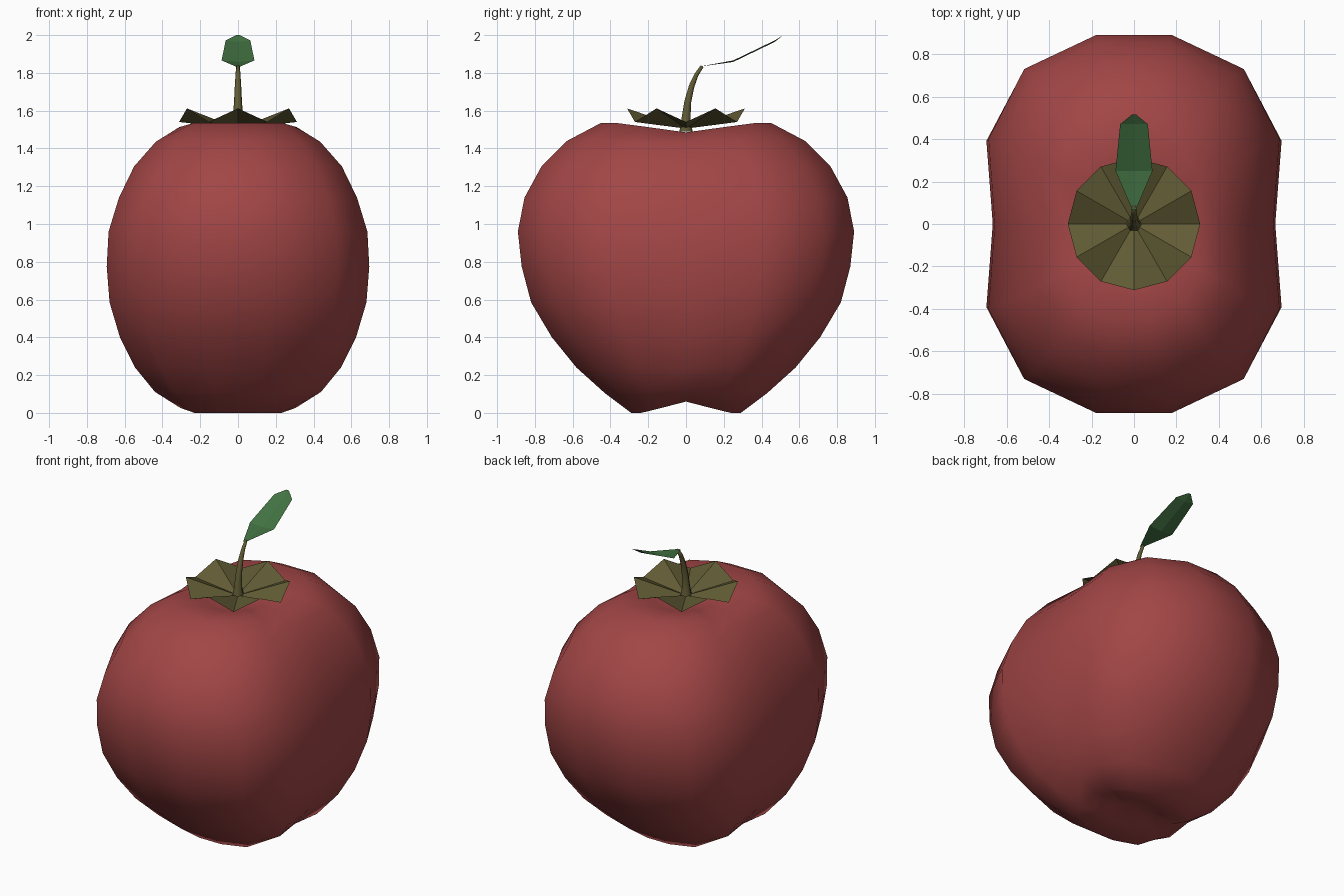
import bpy
import math
from mathutils import Vector

if "Cube" in bpy.data.objects:
    bpy.data.objects.remove(bpy.data.objects["Cube"])


def make_part(name, verts, faces, color, smooth):
    mesh = bpy.data.meshes.new(name)
    mesh.from_pydata(verts, [], faces)
    obj = bpy.data.objects.new(name, mesh)
    bpy.context.collection.objects.link(obj)
    mat = bpy.data.materials.new(name + "_color")
    mat.diffuse_color = (*color, 1)
    mat.use_nodes = True
    mat.node_tree.nodes["Principled BSDF"].inputs["Base Color"].default_value = mat.diffuse_color
    mesh.materials.append(mat)
    mesh.polygons.foreach_set("use_smooth", [smooth] * len(faces))
    return obj


def bridge(rings, n):
    return [(r * n + i, r * n + (i + 1) % n, (r + 1) * n + (i + 1) % n, (r + 1) * n + i)
            for r in range(rings - 1) for i in range(n)]


# Fruit body: 14-sided two-lobed section, scaled ring by ring
quarter = [(0.957, 0), (1, 0.45), (0.755, 0.82), (0.26, 1)]
half = quarter + [(-x, y) for x, y in reversed(quarter)]
section = half + [(-x, -y) for x, y in half[1:-1]]
n = len(section)
# z, half width x, half depth y, how far the groove shifts in z at y = 0
profile = [(0.03, 0.16, 0.14, 0.035), (0.0, 0.305, 0.29, 0.06), (0.105, 0.44, 0.43, 0.015),
           (0.24, 0.545, 0.58, 0), (0.40, 0.625, 0.71, 0), (0.585, 0.68, 0.82, 0),
           (0.775, 0.695, 0.87, 0), (0.96, 0.685, 0.89, 0), (1.14, 0.63, 0.855, 0),
           (1.305, 0.55, 0.765, 0), (1.44, 0.435, 0.63, -0.01), (1.535, 0.31, 0.45, -0.05),
           (1.50, 0.15, 0.22, -0.03)]
verts = []
for z, rx, ry, dip in profile:
    for x, y in section:
        groove = max(0, 1 - abs(y) / 0.8)
        verts.append((x * rx, y * ry, z + dip * groove))
faces = bridge(len(profile), n)
low, high = len(verts), len(verts) + 1
verts += [(0, 0, 0.075), (0, 0, 1.44)]
last = (len(profile) - 1) * n
for i in range(n):
    j = (i + 1) % n
    faces += [(j, i, low), (last + i, last + j, high)]
make_part("fruit_body", verts, faces, (0.36, 0.06, 0.06), True)

# Calyx: six-pointed shallow cone
rim = [(0.312 * math.cos(math.radians(30 * i)), 0.312 * math.sin(math.radians(30 * i)),
        1.612 if i % 2 else 1.54) for i in range(12)]
make_part("calyx", rim + [(0, 0, 1.505)], [(i, (i + 1) % 12, 12) for i in range(12)],
          (0.12, 0.105, 0.035), False)

# Stem: tapered tube bending backwards
path = [(0, 1.49, 0.04), (0.0, 1.56, 0.027), (0.01, 1.65, 0.021),
        (0.03, 1.73, 0.017), (0.055, 1.79, 0.013), (0.085, 1.835, 0.01)]
sides = 6
verts = []
for k, (y, z, r) in enumerate(path):
    a, b = path[max(k - 1, 0)], path[min(k + 1, len(path) - 1)]
    t = Vector((0, b[0] - a[0], b[1] - a[1])).normalized()
    side = t.cross(Vector((1, 0, 0)))
    for i in range(sides):
        ang = 2 * math.pi * i / sides
        p = Vector((0, y, z)) + r * (math.cos(ang) * Vector((1, 0, 0)) + math.sin(ang) * side)
        verts.append(p)
faces = bridge(len(path), sides) + [tuple(range(len(verts) - sides, len(verts)))]
make_part("stem", verts, faces, (0.12, 0.105, 0.035), True)

# Leaf: thin blade with a slight central fold
blade = [(0.065, 1.832, 0.008), (0.25, 1.866, 0.087), (0.47, 1.972, 0.065), (0.515, 2.0, 0.01)]
verts = [(s * w, y, z - (0.008 if s == 0 and 0.1 < y < 0.5 else 0))
         for y, z, w in blade for s in (-1, 0, 1)]
faces = [(3 * r + c, 3 * r + c + 1, 3 * r + c + 4, 3 * r + c + 3)
         for r in range(3) for c in range(2)]
make_part("leaf", verts, faces, (0.055, 0.17, 0.055), False)
